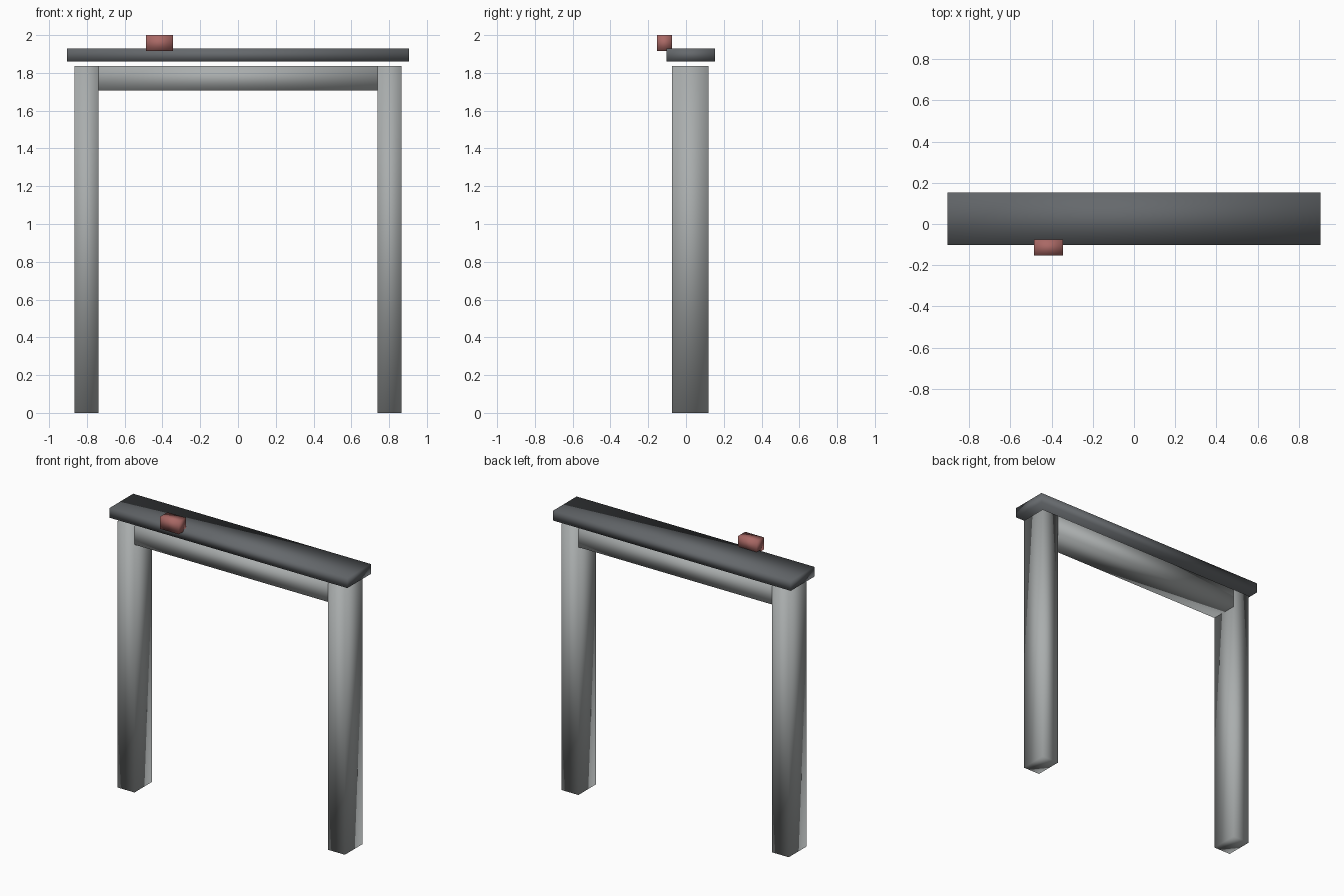
import bpy
from mathutils import Vector

cube = bpy.data.objects.get("Cube")
if cube:
    bpy.data.objects.remove(cube, do_unlink=True)


def make_material(name, rgb):
    mat = bpy.data.materials.new(name)
    mat.use_nodes = True
    mat.diffuse_color = (*rgb, 1)
    mat.node_tree.nodes["Principled BSDF"].inputs["Base Color"].default_value = (*rgb, 1)
    return mat


def box(name, low, high, mat):
    """Soft-shaded box between two opposite corners."""
    low, high = Vector(low), Vector(high)
    bpy.ops.mesh.primitive_cube_add(size=1, location=(low + high) / 2)
    obj = bpy.context.object
    obj.name = name
    obj.scale = high - low
    bpy.ops.object.transform_apply(location=False, rotation=False, scale=True)
    bpy.ops.object.shade_smooth()
    obj.data.materials.append(mat)
    return obj


stone = make_material("light grey", (0.40, 0.42, 0.42))
slate = make_material("dark grey", (0.13, 0.14, 0.15))
red = make_material("dull red", (0.40, 0.14, 0.13))

INNER, OUTER = 0.738, 0.866
FRONT, BACK = -0.073, 0.118
FRAME_TOP = 1.836

# Upright posts
box("left_post", (INNER, FRONT, 0), (OUTER, BACK, FRAME_TOP), stone)
box("right_post", (-OUTER, FRONT, 0), (-INNER, BACK, FRAME_TOP), stone)

# Crossbeam between the posts
box("crossbeam", (-INNER, FRONT, 1.708), (INNER, BACK, FRAME_TOP), stone)

# Cap slab floating just above the frame
box("cap_slab", (-0.906, -0.103, 1.86), (0.906, 0.153, 1.928), slate)

# Small block on the front edge of the cap
box("red_block", (-0.486, -0.153, 1.915), (-0.344, -0.075, 2.0), red)
